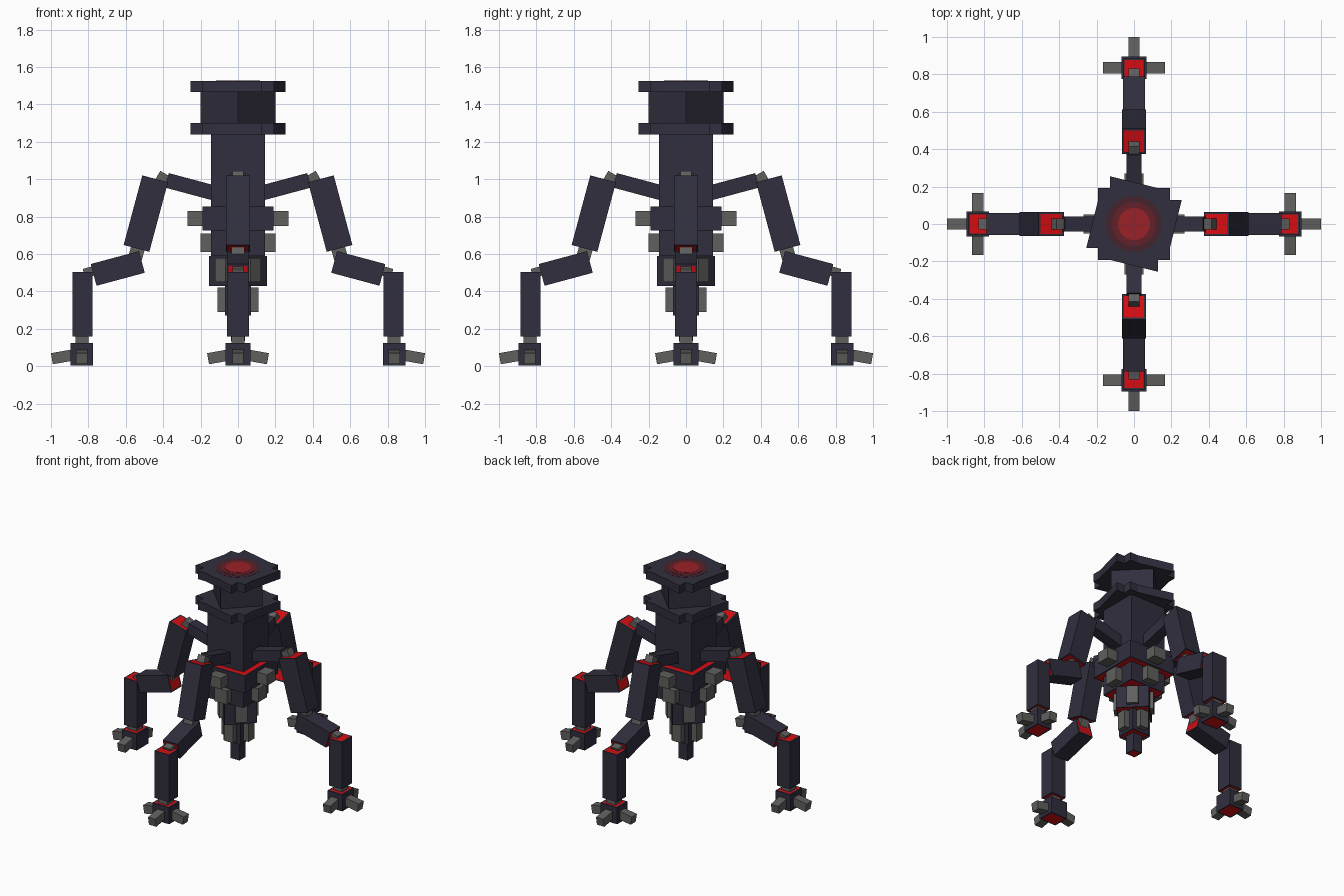
import bpy, bmesh, math
from mathutils import Matrix, Vector

if "Cube" in bpy.data.objects:
    bpy.data.objects.remove(bpy.data.objects["Cube"])


def material(name, rgb):
    m = bpy.data.materials.new(name)
    m.diffuse_color = (*rgb, 1)
    m.use_nodes = True
    m.node_tree.nodes["Principled BSDF"].inputs["Base Color"].default_value = m.diffuse_color
    return m


DARK = material("dark blue metal", (0.030, 0.028, 0.048))
GREY = material("grey metal", (0.115, 0.115, 0.112))
RED = material("bright red", (0.68, 0.004, 0.006))
GLOW_IN = material("lens red", (0.32, 0.016, 0.020))
GLOW_MID = material("lens dim red", (0.13, 0.014, 0.021))
GLOW_OUT = material("lens dark red", (0.060, 0.017, 0.027))


def finish(name, bm, mats, matrix):
    bm.transform(matrix)
    bmesh.ops.recalc_face_normals(bm, faces=bm.faces)
    me = bpy.data.meshes.new(name)
    bm.to_mesh(me)
    bm.free()
    for m in mats:
        me.materials.append(m)
    ob = bpy.data.objects.new(name, me)
    bpy.context.collection.objects.link(ob)
    return ob


def box(name, center, size, tilt=0, spin=0, mat=DARK, red_ends=0.0):
    """Box tilted about y, moved to center, then spun about the body axis.
    red_ends insets the two local z ends and paints them red."""
    bm = bmesh.new()
    bmesh.ops.create_cube(bm, size=1, matrix=Matrix.Diagonal((*size, 1)))
    if red_ends:
        bm.normal_update()
        ends = [f for f in bm.faces if abs(f.normal.z) > 0.9]
        bmesh.ops.inset_individual(bm, faces=ends, thickness=red_ends)
        for f in ends:
            f.material_index = 1
    m = (Matrix.Rotation(math.radians(spin), 4, 'Z')
         @ Matrix.Translation(center)
         @ Matrix.Rotation(math.radians(tilt), 4, 'Y'))
    return finish(name, bm, [mat, RED], m)


def stepped_disc(name, z0, z1):
    """Round plate with a stair-stepped outline, extruded upward."""
    a, b, c = 0.127, 0.192, 0.255
    quarter = [(c, -a), (c, a), (b, a), (b, b), (a, b)]
    pts = []
    for k in range(4):
        r = Matrix.Rotation(k * math.pi / 2, 3, 'Z')
        pts += [r @ Vector((x, y, 0)) for x, y in quarter[1:]]
    bm = bmesh.new()
    face = bm.faces.new([bm.verts.new((p.x, p.y, z0)) for p in pts])
    ext = bmesh.ops.extrude_face_region(bm, geom=[face])
    top = [v for v in ext["geom"] if isinstance(v, bmesh.types.BMVert)]
    bmesh.ops.translate(bm, verts=top, vec=(0, 0, z1 - z0))
    return finish(name, bm, [DARK], Matrix())


def lens_ring(name, radius, z, mat):
    bm = bmesh.new()
    bmesh.ops.create_cone(bm, cap_ends=True, segments=24, radius1=radius,
                          radius2=radius, depth=0.002)
    finish(name, bm, [mat], Matrix.Translation((0, 0, z)))


# Head: two stepped plates, a turned neck and the glowing lens
stepped_disc("lower_plate", 1.24, 1.30)
stepped_disc("upper_plate", 1.465, 1.525)
box("neck", (0, 0, 1.3825), (0.283, 0.283, 0.165), spin=45)
lens_ring("lens_outer", 0.150, 1.525, GLOW_OUT)
lens_ring("lens_middle", 0.118, 1.5265, GLOW_MID)
lens_ring("lens_inner", 0.086, 1.528, GLOW_IN)

# Body column and hanging tiers: name, half width, z low, z high, spin
box("body_column", (0, 0, 1.045), (0.29, 0.29, 0.39))
tiers = [("waist", 0.19, 0.727, 0.855, 0), ("second_tier", 0.145, 0.59, 0.727, 0),
         ("third_tier", 0.11, 0.43, 0.59, 45), ("fourth_tier", 0.07, 0.27, 0.43, 0),
         ("tail_tip", 0.037, 0.135, 0.27, 0)]
for name, h, z0, z1, spin in tiers:
    box(name, (0, 0, (z0 + z1) / 2), (2 * h, 2 * h, z1 - z0), spin=spin,
        red_ends=0.012)

# Grey studs on each tier: name, inner, outer, half width, z low, z high, spin
studs = [("waist_stud", 0.17, 0.27, 0.05, 0.75, 0.83, 0),
         ("second_stud", 0.12, 0.20, 0.05, 0.61, 0.71, 0),
         ("third_stud", 0.09, 0.133, 0.04, 0.45, 0.58, 45),
         ("fourth_stud", 0.05, 0.11, 0.035, 0.29, 0.42, 0)]

for k in range(4):
    s = 90 * k
    for name, r0, r1, w, z0, z1, turn in studs:
        box(f"{name}_{k + 1}", ((r0 + r1) / 2, 0, (z0 + z1) / 2),
            (r1 - r0, 2 * w, z1 - z0), spin=s + turn, mat=GREY)

    # Leg segments, red on their ends
    p = f"leg_{k + 1}_"
    box(p + "shoulder_arm", (0.25, 0, 0.959), (0.08, 0.08, 0.27), 75, s)
    box(p + "thigh", (0.493, 0, 0.816), (0.142, 0.13, 0.385), -15, s, red_ends=0.016)
    box(p + "knee", (0.643, 0, 0.523), (0.12, 0.12, 0.267), 105, s, red_ends=0.014)
    box(p + "shin", (0.832, 0, 0.332), (0.106, 0.12, 0.345), 0, s, red_ends=0.013)
    box(p + "foot", (0.835, 0, 0.064), (0.12, 0.136, 0.122), 0, s, red_ends=0.015)

    # Grey joints between the segments
    box(p + "shoulder_joint", (0.398, 0, 1.0), (0.06, 0.06, 0.075), 60, s, GREY)
    box(p + "knee_joint", (0.54, 0, 0.615), (0.075, 0.07, 0.08), -15, s, GREY)
    box(p + "shin_joint", (0.79, 0, 0.505), (0.05, 0.06, 0.07), 105, s, GREY)
    box(p + "ankle_joint", (0.835, 0, 0.143), (0.07, 0.07, 0.05), 0, s, GREY)

    # Three drooping toes: outward and to both sides
    for name, turn in (("outer_toe", 0), ("left_toe", 90), ("right_toe", -90)):
        toe = box(p + name, (0.105, 0, 0.05), (0.112, 0.06, 0.06), 10, turn, GREY)
        toe.data.transform(Matrix.Rotation(math.radians(s), 4, 'Z')
                           @ Matrix.Translation((0.835, 0, 0)))
